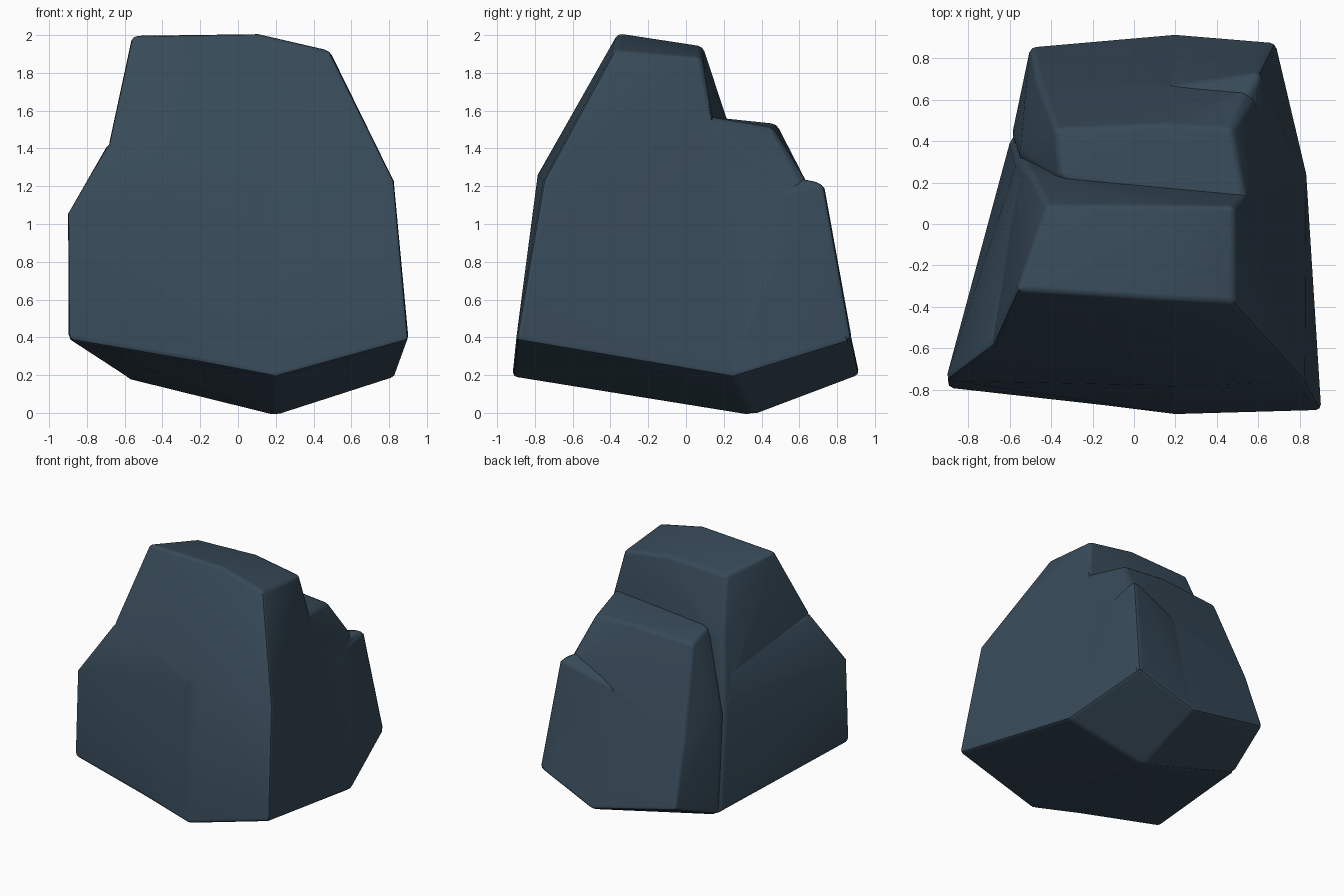
import bpy, bmesh, math

if "Cube" in bpy.data.objects:
    bpy.data.objects.remove(bpy.data.objects["Cube"])

slate = bpy.data.materials.new("slate_blue")
slate.diffuse_color = (0.038, 0.068, 0.098, 1)
slate.use_nodes = True
slate.node_tree.nodes["Principled BSDF"].inputs["Base Color"].default_value = slate.diffuse_color

# shared base corners
RIGHT_MID, LEFT_MID, KEEL = (.835, .25, .19), (-.59, .43, .18), (.2, .35, -.015)
BACK_RIGHT, FRONT_LEFT = (.685, .88, .385), (-.905, -.79, .385)
DENT = (-.685, -.585, 1.445)


def chunk(name, points, bevel=.045):
    """Convex stone chunk with softly worn edges."""
    bm = bmesh.new()
    for p in points:
        bm.verts.new(p)
    res = bmesh.ops.convex_hull(bm, input=bm.verts[:])
    junk = {g for g in res["geom_interior"] + res["geom_unused"]
            if isinstance(g, bmesh.types.BMVert)}
    bmesh.ops.delete(bm, geom=list(junk), context='VERTS')
    bmesh.ops.dissolve_limit(bm, angle_limit=math.radians(3),
                             verts=bm.verts[:], edges=bm.edges[:])
    sharp = [e for e in bm.edges if len(e.link_faces) == 2
             and e.calc_face_angle() > math.radians(22)]
    bmesh.ops.bevel(bm, geom=sharp, offset=bevel, segments=2, profile=.5,
                    affect='EDGES', clamp_overlap=True)
    bmesh.ops.recalc_face_normals(bm, faces=bm.faces[:])
    me = bpy.data.meshes.new(name)
    bm.to_mesh(me)
    bm.free()
    me.materials.append(slate)
    ob = bpy.data.objects.new(name, me)
    bpy.context.collection.objects.link(ob)
    return ob


# tall front mass
rock = chunk("rock", [
    (-.84, -.79, .39), (.2, -.92, .19), (.905, -.9, .385),
    RIGHT_MID, (.78, .36, .25), LEFT_MID, KEEL,
    (.2, -.785, 1.26), (.83, -.755, 1.23), DENT,
    (-.565, -.32, 2.0), (.1, -.36, 2.01), (.485, -.38, 1.92),
    (-.42, .09, 1.92), (.1, .09, 1.94), (.485, .085, 1.88),
    (-.5, .245, 1.48), (-.56, .31, 1.0)])

# shoulder flaring out at the front left
shoulder = chunk("left_shoulder", [
    FRONT_LEFT, (-.91, -.755, 1.06), DENT, LEFT_MID, KEEL,
    (.2, -.915, .195), (.1, -.775, 1.26), (-.54, .24, 1.25),
    (-.56, .31, 1.0), (0, -.3, 1.3)], .035)

# lower shelf behind it
shelf = chunk("back_shelf", [
    LEFT_MID, (-.5, .86, .35), (.2, .92, .2), BACK_RIGHT,
    RIGHT_MID, KEEL, (.8, -.1, .3), (-.4, 0, .4),
    (-.47, .71, .82), (.55, .64, 1.22), (.2, .66, 1.1),
    (-.36, .22, 1.55), (-.38, .46, 1.5), (.12, .48, 1.53),
    (-.56, .34, .95), (.585, .6, 1.2), (.72, -.35, 1.0),
    (.54, .1, 1.57), (.475, .46, 1.51)])

# small knob on the back right corner
knob = chunk("corner_knob", [
    BACK_RIGHT, (.61, .73, 1.225), (.53, .6, 1.25), (.15, .66, 1.08),
    (.62, .3, 1.1), (.80, .25, .3), (.2, .88, .3), (.2, .3, .6)], .03)

# fuse the chunks into one stone
parts = (shoulder, shelf, knob)
bpy.context.view_layer.objects.active = rock
rock.select_set(True)
for part in parts:
    mod = rock.modifiers.new("fuse", 'BOOLEAN')
    mod.operation, mod.solver, mod.object = 'UNION', 'EXACT', part
    bpy.ops.object.modifier_apply(modifier=mod.name)
for part in parts:
    bpy.data.objects.remove(part)
bpy.ops.object.shade_smooth_by_angle(angle=math.radians(35))
worn = rock.modifiers.new("even_shading", 'WEIGHTED_NORMAL')
worn.keep_sharp = True
